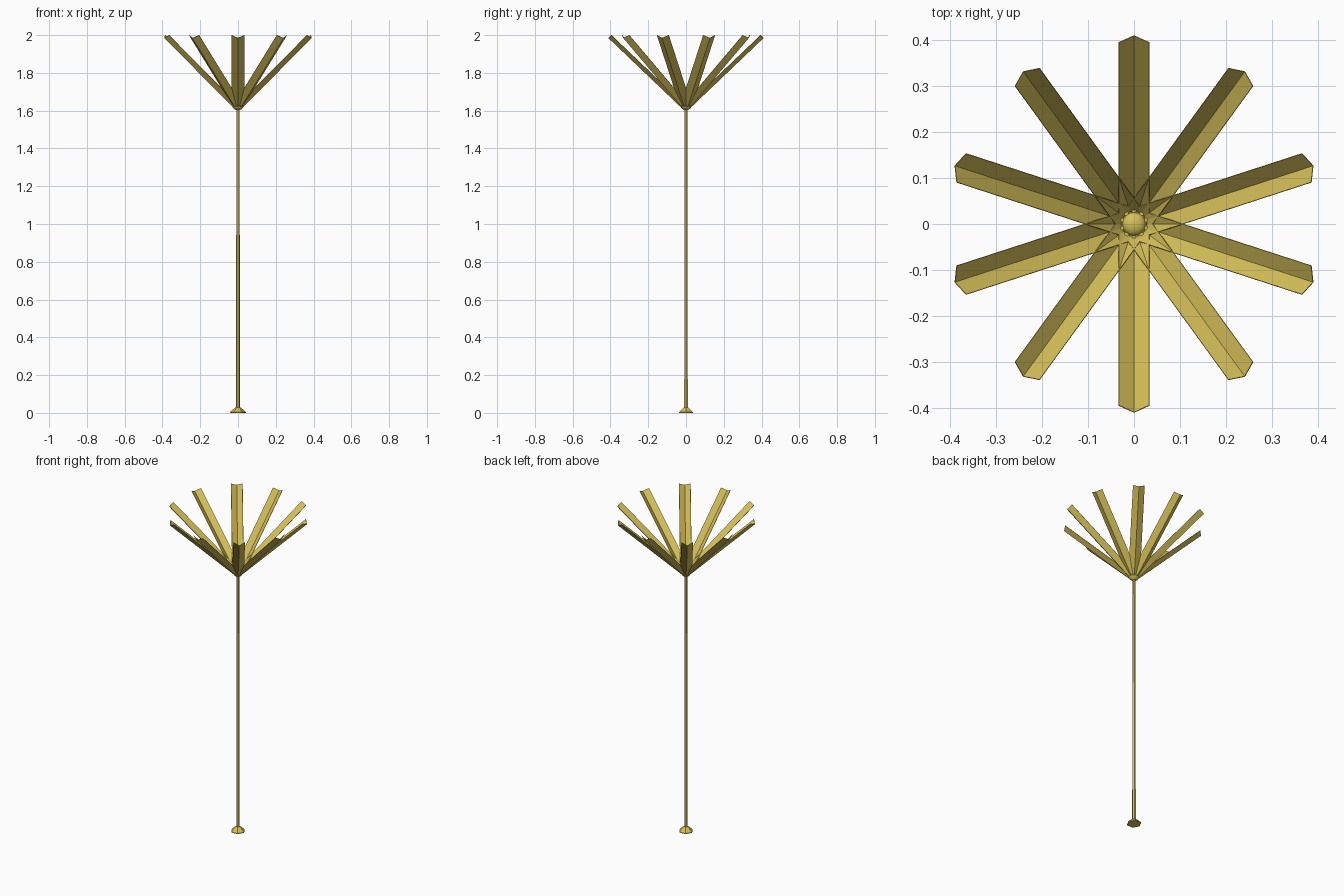
import bpy, bmesh, math
from mathutils import Matrix, Vector

cube = bpy.data.objects.get("Cube")
if cube:
    bpy.data.objects.remove(cube)

gold = bpy.data.materials.new("brass_gold")
gold.use_nodes = True
gold.diffuse_color = (0.67, 0.53, 0.10, 1)
gold.node_tree.nodes["Principled BSDF"].inputs["Base Color"].default_value = gold.diffuse_color


def finish(bm, name):
    bmesh.ops.recalc_face_normals(bm, faces=bm.faces)
    mesh = bpy.data.meshes.new(name)
    bm.to_mesh(mesh)
    bm.free()
    mesh.materials.append(gold)
    ob = bpy.data.objects.new(name, mesh)
    bpy.context.collection.objects.link(ob)
    return ob


def turned(name, profile, sides):
    """Capped solid with a regular polygon section; profile is (radius, z)."""
    bm = bmesh.new()
    rings = [[bm.verts.new((r * math.cos(math.tau * i / sides),
                            r * math.sin(math.tau * i / sides), z))
              for i in range(sides)] for r, z in profile]
    for low, high in zip(rings, rings[1:]):
        for i in range(sides):
            j = (i + 1) % sides
            bm.faces.new((low[i], low[j], high[j], high[i]))
    bm.faces.new(rings[0][::-1])
    bm.faces.new(rings[-1])
    return finish(bm, name)


# Six-sided foot, slender pole and collar under the crown
turned("foot", [(0.042, 0), (0.042, 0.004), (0.018, 0.026), (0.012, 0.029)], 6)
turned("pole", [(0.011, 0.02), (0.008, 1.615)], 6)
turned("collar", [(0.012, 1.603), (0.025, 1.613), (0.031, 1.622), (0.027, 1.63)], 10)

# Round finial in the middle of the crown
bm = bmesh.new()
bmesh.ops.create_uvsphere(bm, u_segments=16, v_segments=10, radius=0.026,
                          matrix=Matrix.Translation((0, 0, 1.627)) @ Matrix.Diagonal((1, 1, 0.6, 1)))
for f in bm.faces:
    f.smooth = True
finish(bm, "finial")

# Ten folded blades, each a V-shaped trough rising outwards, with a small root stud
BLADES = 10
HALF_WIDTH = 0.033
FOLD = Vector((0, -0.015, 0.015))       # from fold line to free edge
ROOT, TIP = Vector((0, 0.03, 1.622)), Vector((0, 0.41, 1.985))
for k in range(BLADES):
    spin = Matrix.Rotation(math.tau * k / BLADES, 4, 'Z')
    bm = bmesh.new()
    side = Vector((HALF_WIDTH, 0, 0))
    rows = [[bm.verts.new(spin @ p) for p in (end + FOLD - side, end, end + FOLD + side)]
            for end in (ROOT, TIP)]
    for i in range(2):
        bm.faces.new((rows[0][i], rows[0][i + 1], rows[1][i + 1], rows[1][i]))
    blade = finish(bm, f"blade_{k + 1}")
    sheet = blade.modifiers.new("thickness", 'SOLIDIFY')
    sheet.thickness = 0.002
    sheet.offset = 0

    bm = bmesh.new()
    bmesh.ops.create_cube(bm, size=0.009, matrix=spin @ Matrix.Translation((0, 0.029, 1.63)))
    finish(bm, f"root_stud_{k + 1}")
